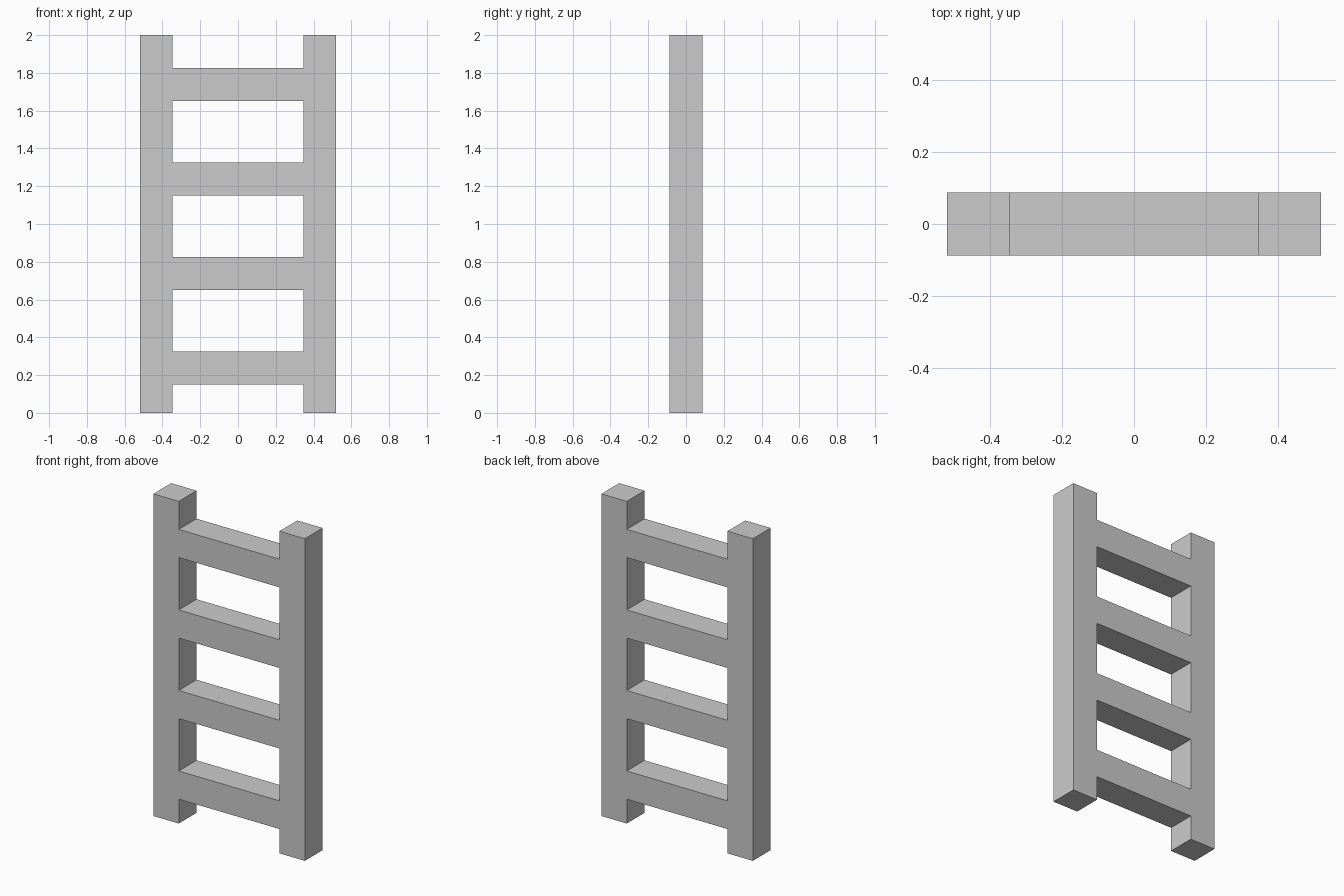
import bpy, bmesh
from mathutils import Vector

if "Cube" in bpy.data.objects:
    bpy.data.objects.remove(bpy.data.objects["Cube"])

OUTER, INNER = 0.52, 0.346     # post edges in x
DEPTH = 0.174
HEIGHT = 2.0
RUNG_BOTTOM, RUNG_HEIGHT, RUNG_STEP, RUNGS = 0.151, 0.175, 0.5, 4

# Column and row boundaries of the ladder's front outline
xs = [-OUTER, -INNER, INNER, OUTER]
zs = [0.0]
for i in range(RUNGS):
    z = RUNG_BOTTOM + i * RUNG_STEP
    zs += [z, z + RUNG_HEIGHT]
zs.append(HEIGHT)

bm = bmesh.new()
grid = [[bm.verts.new((x, -DEPTH / 2, z)) for x in xs] for z in zs]

# Posts fill the outer columns; rungs fill every second row between them
for r in range(len(zs) - 1):
    for c in range(3):
        if c != 1 or r % 2 == 1:
            bm.faces.new((grid[r][c], grid[r][c + 1],
                          grid[r + 1][c + 1], grid[r + 1][c]))

# Thicken the outline into one welded solid, flush front and back
ext = bmesh.ops.extrude_face_region(bm, geom=bm.faces[:], use_keep_orig=True)
back = [g for g in ext["geom"] if isinstance(g, bmesh.types.BMVert)]
bmesh.ops.translate(bm, verts=back, vec=Vector((0, DEPTH, 0)))
bmesh.ops.recalc_face_normals(bm, faces=bm.faces[:])

mesh = bpy.data.meshes.new("ladder_frame")
bm.to_mesh(mesh)
bm.free()
ladder = bpy.data.objects.new("ladder_frame", mesh)
bpy.context.collection.objects.link(ladder)
